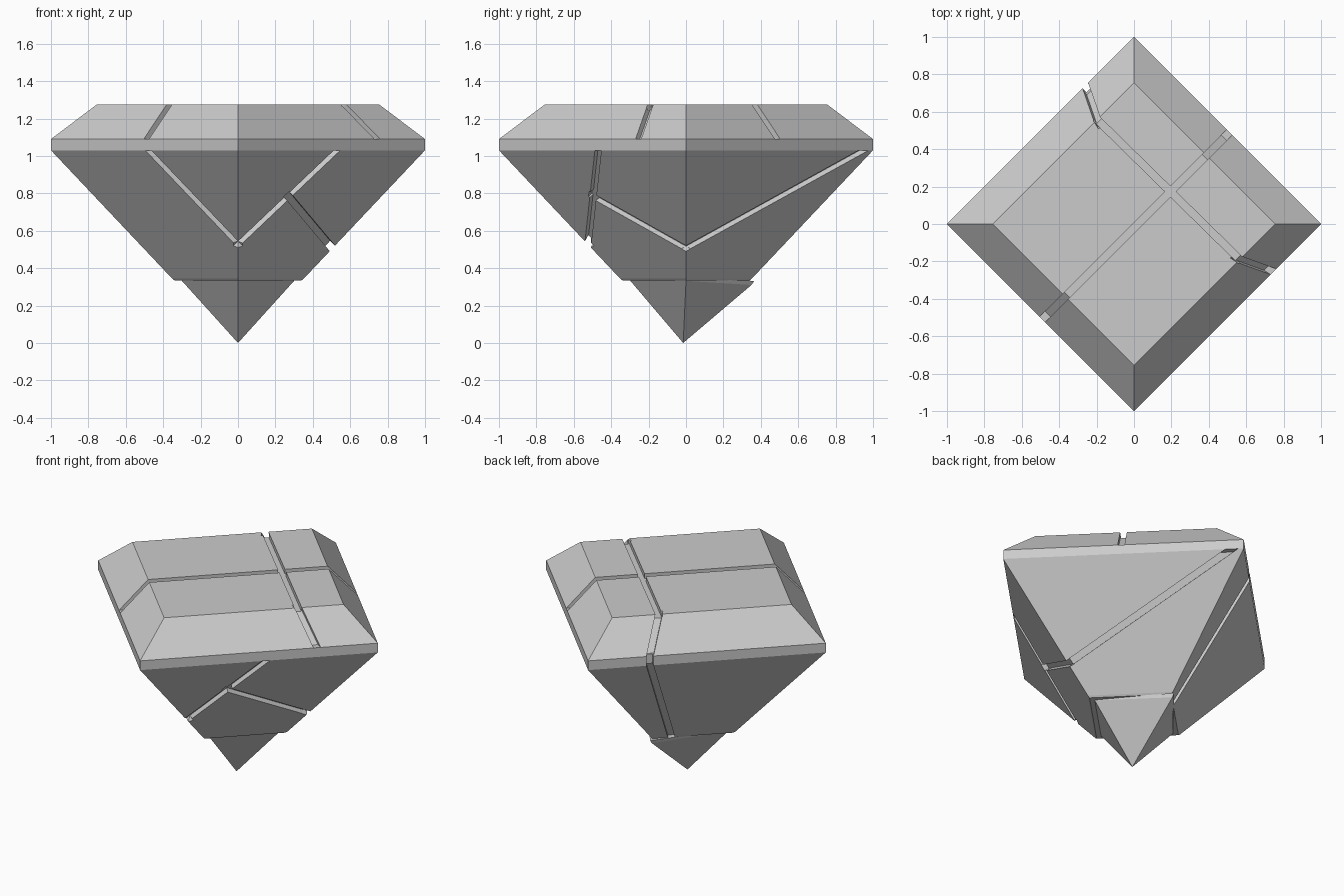
import bpy, bmesh
from mathutils import Vector

if "Cube" in bpy.data.objects:
    bpy.data.objects.remove(bpy.data.objects["Cube"])

GIRDLE_LOW, GIRDLE_HIGH, TABLE = 1.03, 1.09, 1.275


def make_object(name, bm):
    bmesh.ops.recalc_face_normals(bm, faces=bm.faces)
    mesh = bpy.data.meshes.new(name)
    bm.to_mesh(mesh)
    bm.free()
    obj = bpy.data.objects.new(name, mesh)
    bpy.context.collection.objects.link(obj)
    return obj


def loft(name, rings):
    """Closed solid through a stack of four-cornered rings."""
    bm = bmesh.new()
    loops = [[bm.verts.new(p) for p in ring] for ring in rings]
    for a, b in zip(loops, loops[1:]):
        for i in range(4):
            j = (i + 1) % 4
            quad = [a[i], a[j], b[j], b[i]]
            bm.faces.new(quad)
    bm.faces.new(loops[0])
    bm.faces.new(loops[-1])
    bmesh.ops.remove_doubles(bm, verts=bm.verts, dist=1e-5)
    return make_object(name, bm)


def diamond(r, z):
    return [(r, 0, z), (0, r, z), (-r, 0, z), (0, -r, z)]


def groove(obj, p, q, normal, start=0.06, end=0.06, clip=None, width=0.04, depth=0.03):
    """Cut a straight box groove along p-q; clip = (height, side kept)."""
    p, q, n = Vector(p), Vector(q), Vector(normal).normalized()
    d = (q - p).normalized()
    side = n.cross(d).normalized() * width / 2
    bm = bmesh.new()
    ends = []
    for c in (p - d * start, q + d * end):
        ends.append([bm.verts.new(c + side * s + n * h)
                     for s, h in ((-1, -depth), (1, -depth), (1, 0.03), (-1, 0.03))])
    a, b = ends
    for i in range(4):
        j = (i + 1) % 4
        bm.faces.new((a[i], a[j], b[j], b[i]))
    bm.faces.new(a)
    bm.faces.new(b)
    if clip:
        bmesh.ops.bisect_plane(bm, geom=bm.verts[:] + bm.edges[:] + bm.faces[:],
                               plane_co=(0, 0, clip[0]), plane_no=(0, 0, -clip[1]),
                               clear_outer=True)
        bmesh.ops.holes_fill(bm, edges=[e for e in bm.edges if e.is_boundary])
    cutter = make_object("groove_cutter", bm)
    cutter.hide_render = True
    mod = obj.modifiers.new("groove", 'BOOLEAN')
    mod.operation, mod.solver, mod.object = 'DIFFERENCE', 'EXACT', cutter
    bpy.context.view_layer.objects.active = obj
    bpy.ops.object.modifier_apply(modifier=mod.name)
    bpy.data.objects.remove(cutter)


def low(x, y):
    return (x, y, 1.06 * (abs(x) + abs(y)) - 0.03)


def high(x, y):
    return (x, y, GIRDLE_HIGH + 0.755 * (1 - abs(x) - abs(y)))


# Main gem: pavilion, girdle band, crown and table
gem = loft("gem_body", [diamond(0.305, 0.335), diamond(0.34, 0.335), diamond(0.353, 0.345),
                        diamond(1, GIRDLE_LOW), diamond(1, GIRDLE_HIGH), diamond(0.755, TABLE)])

# Cracks in the pavilion
for p, q, sx, sy, start in (
        ((0.53, -0.47), (0, -0.525), 1, -1, 0.06),
        ((0.26, -0.52), (0.505, 0), 1, -1, 0.0),
        ((-0.48, -0.52), (0, -0.525), -1, -1, 0.06),
        ((0.05, 0.95), (0.505, 0), 1, 1, 0.06),
        ((-0.26, 0.74), (-0.08, 0.262), -1, 1, 0.06)):
    groove(gem, low(*p), low(*q), (sx, sy, -0.943), start=start, clip=(GIRDLE_LOW, -1))

# Cracks in the crown facets
for p, q, sx, sy in (
        ((-0.367, -0.388), (-0.49, -0.51), -1, -1),
        ((0.388, 0.367), (0.51, 0.49), 1, 1),
        ((-0.197, 0.558), (-0.26, 0.74), -1, 1),
        ((0.565, -0.19), (0.745, -0.255), 1, -1)):
    groove(gem, high(*p), high(*q), (sx, sy, 1.325), clip=(GIRDLE_HIGH, 1))

# Crack through the girdle, joining crown and pavilion
groove(gem, (-0.26, 0.74, GIRDLE_HIGH), (-0.26, 0.74, GIRDLE_LOW), (-1, 1, 0), start=0, end=0)

# Crossing cracks on the table
groove(gem, (-0.367, -0.388, TABLE), (0.388, 0.367, TABLE), (0, 0, 1), 0.01, 0.01)
groove(gem, (-0.197, 0.558, TABLE), (0.565, -0.19, TABLE), (0, 0, 1), 0.01, 0.01)

# Broken-off tip, tilted slightly towards the back
loft("gem_tip", [[(0, -0.015, 0)] * 4,
                 [(0.30, 0, 0.332), (0, 0.35, 0.31), (-0.30, 0, 0.332), (0, -0.30, 0.335)],
                 [(0.30, 0, 0.342), (0, 0.365, 0.332), (-0.30, 0, 0.342), (0, -0.30, 0.345)]])
